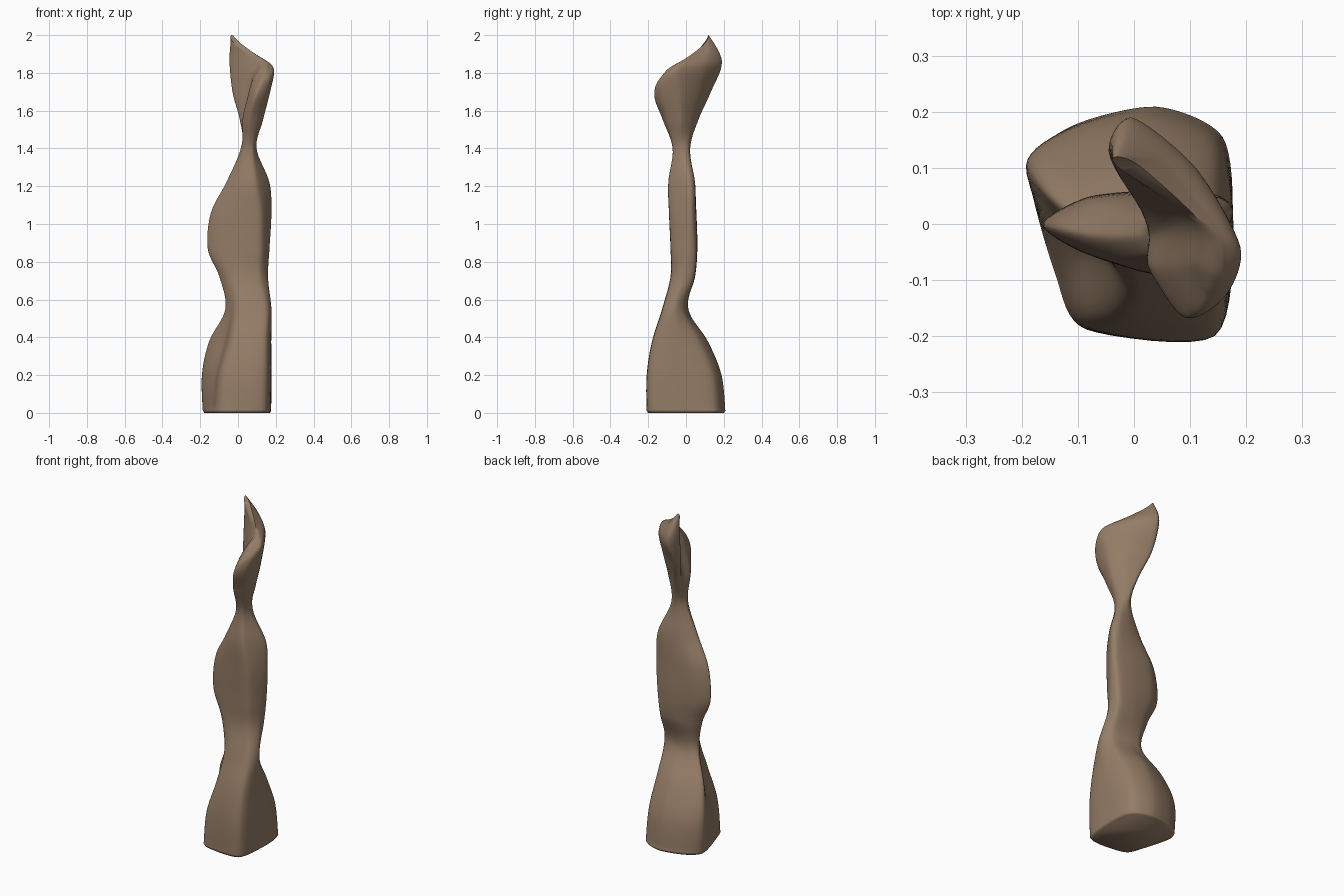
import bpy, bmesh
from mathutils import Vector

# Each ring runs: left, front-left, front, front-right, right, back-right, back, back-left
base = [
    (0.0, [(-.186, .10), (-.14, -.09), (-.085, -.188), (.14, -.197), (.175, 0), (.158, .155), (.04, .209), (-.11, .175)]),
    (0.2, [(-.191, .10), (-.12, -.07), (-.075, -.182), (.145, -.198), (.177, 0), (.148, .14), (.03, .188), (-.11, .16)]),
    (0.38, [(-.152, .05), (-.075, -.05), (-.03, -.16), (.145, -.172), (.176, -.04), (.14, .07), (.03, .115), (-.09, .09)]),
    (0.55, [(-.067, -.02), (-.04, -.07), (.005, -.122), (.145, -.12), (.177, -.06), (.14, -.01), (.05, .01), (-.03, .01)]),
]
waist = [
    (0.72, [(-.098, -.01), (-.06, -.055), (.01, -.08), (.115, -.076), (.158, -.02), (.14, .04), (.04, .047), (-.05, .03)]),
    (0.87, [(-.16, .0), (-.10, -.045), (.01, -.077), (.12, -.076), (.165, 0), (.15, .05), (.05, .06), (-.08, .047)]),
    (1.06, [(-.143, -.005), (-.085, -.052), (.015, -.083), (.12, -.084), (.175, .01), (.158, .045), (.055, .055), (-.07, .045)]),
    (1.22, [(-.062, -.02), (-.03, -.06), (.02, -.085), (.10, -.088), (.165, .01), (.142, .045), (.065, .045), (-.015, .025)]),
    (1.4, [(.015, -.02), (.025, -.055), (.05, -.07), (.08, -.065), (.098, -.025), (.09, .01), (.06, .022), (.03, .01)]),
]
# The head is a crescent blade whose rim climbs to a tip at the back
head = [
    [(.03, -.02, 1.55), (.025, -.075, 1.55), (.06, -.122, 1.55), (.11, -.1, 1.55),
     (.132, -.03, 1.55), (.09, .03, 1.55), (.03, .065, 1.55), (.01, .035, 1.55)],
    [(.055, -.005, 1.69), (.05, -.085, 1.665), (.085, -.164, 1.66), (.148, -.13, 1.68),
     (.168, -.03, 1.7), (.095, .075, 1.7), (-.01, .132, 1.7), (-.026, .085, 1.7)],
    [(.075, .005, 1.80), (.072, -.085, 1.74), (.11, -.16, 1.73), (.168, -.12, 1.77),
     (.189, -.04, 1.82), (.11, .10, 1.84), (-.005, .19, 1.86), (-.043, .12, 1.87)],
    [(.10, .01, 1.86), (.11, -.075, 1.81), (.13, -.125, 1.785), (.155, -.09, 1.825),
     (.15, -.02, 1.865), (.05, .105, 1.915), (-.03, .12, 2.0), (-.027, .1, 1.965)],
]
rings = [[Vector((x, y, z)) for x, y in pts] for z, pts in base + waist]
rings += [[Vector(p) for p in pts] for pts in head]


def spline(a, b, c, d, t, k):
    m0, m1 = (c - a) * k, (d - b) * k
    return (b * (2*t**3 - 3*t**2 + 1) + m0 * (t**3 - 2*t**2 + t)
            + c * (3*t**2 - 2*t**3) + m1 * (t**3 - t**2))


def around(ring, n=8):
    c = len(ring)
    return [spline(ring[i-1], ring[i], ring[(i+1) % c], ring[(i+2) % c], j/n, .4)
            for i in range(c) for j in range(n)]


# Smooth each ring, then blend upward between rings
rings = [around(r) for r in rings]
levels = []
last = len(rings) - 1
for i in range(last):
    a, b, c, d = (rings[max(0, min(last, i + o))] for o in (-1, 0, 1, 2))
    for j in range(8):
        levels.append([spline(*p, j/8, .5) for p in zip(a, b, c, d)])
levels.append(rings[last])

# Softened foot edge
foot = [Vector((p.x * .96, p.y * .96, 0)) for p in levels[0]]
for p in levels[0]:
    p.z = .012
levels.insert(0, foot)

bm = bmesh.new()
verts = [[bm.verts.new(p) for p in lv] for lv in levels]
n = len(levels[0])
for lo, hi in zip(verts, verts[1:]):
    for k in range(n):
        bm.faces.new((lo[k], lo[(k+1) % n], hi[(k+1) % n], hi[k]))
bm.faces.new(verts[0][::-1])

# Rounded rim cap: a raised crest line joins the inner and outer sides of the crescent
top, s, half = verts[-1], 16, n // 2
crest = []
for j in range(half + 1):
    a, b = top[(s+j) % n], top[(s-j) % n]
    if a is b:
        crest.append(a)
    else:
        lift = .2 * (a.co - b.co).length
        crest.append(bm.verts.new((a.co + b.co) / 2 + Vector((0, 0, lift))))
for j in range(half):
    for sign in (1, -1):
        f = [top[(s + sign*j) % n], top[(s + sign*(j+1)) % n], crest[j+1], crest[j]]
        bm.faces.new(list(dict.fromkeys(f)))
bmesh.ops.recalc_face_normals(bm, faces=bm.faces)

mesh = bpy.data.meshes.new("twisted_sculpture")
bm.to_mesh(mesh)
bm.free()
obj = bpy.data.objects.new("twisted_sculpture", mesh)
bpy.context.collection.objects.link(obj)

mat = bpy.data.materials.new("warm brown")
mat.diffuse_color = (.30, .205, .135, 1)
mesh.materials.append(mat)

bpy.context.view_layer.objects.active = obj
obj.select_set(True)
bpy.ops.object.shade_smooth_by_angle(angle=1.1)
